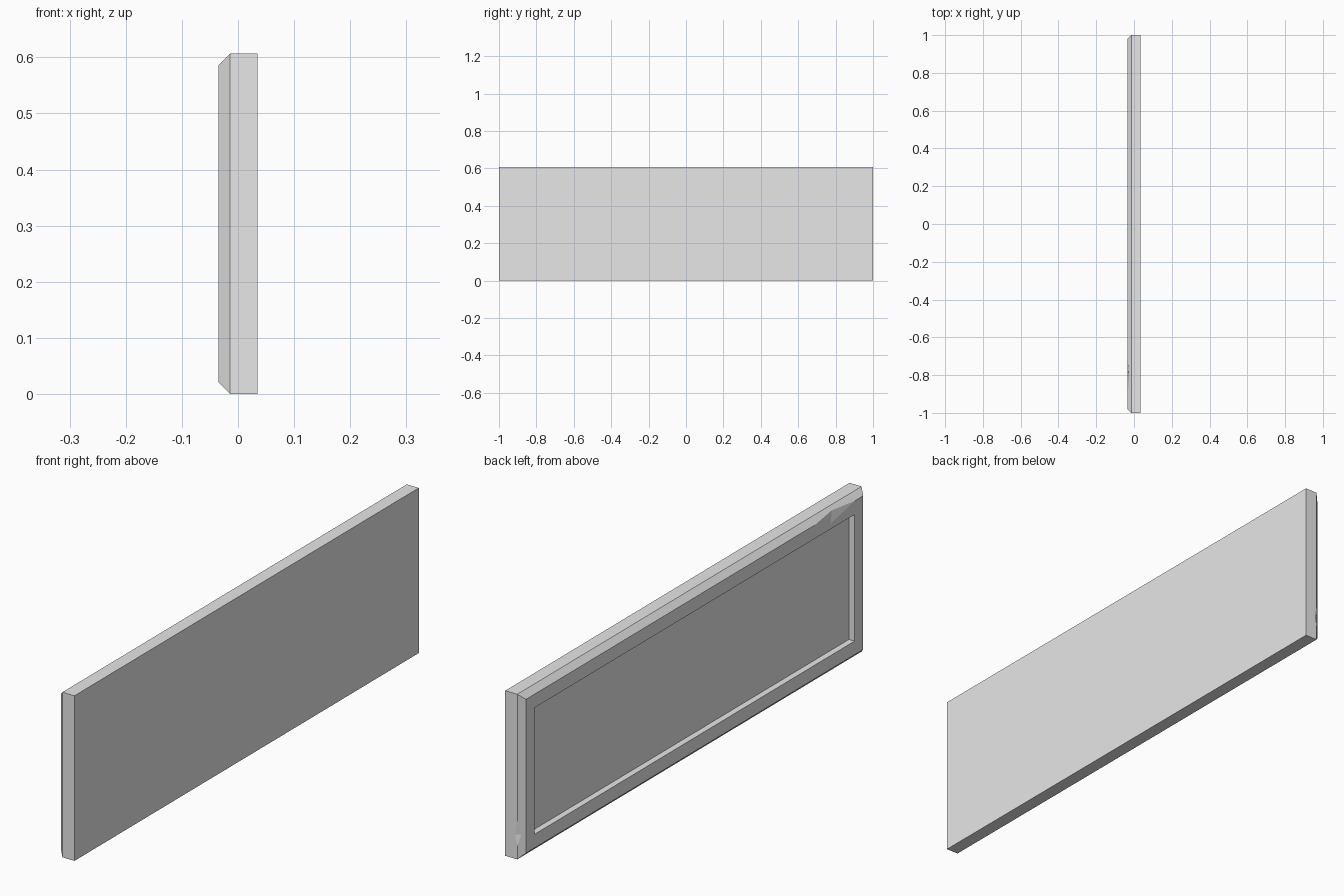
import bpy
import bmesh

cube = bpy.data.objects.get("Cube")
if cube:
    bpy.data.objects.remove(cube)

HEIGHT = 0.607
MID = HEIGHT / 2

grey = bpy.data.materials.new("plain grey")
grey.use_nodes = True
grey.diffuse_color = (0.8, 0.8, 0.8, 1)
grey.node_tree.nodes["Principled BSDF"].inputs["Base Color"].default_value = (0.8, 0.8, 0.8, 1)


def finish(bm, name):
    bmesh.ops.recalc_face_normals(bm, faces=bm.faces)
    mesh = bpy.data.meshes.new(name)
    bm.to_mesh(mesh)
    bm.free()
    mesh.materials.append(grey)
    obj = bpy.data.objects.new(name, mesh)
    bpy.context.collection.objects.link(obj)
    return obj


def loop(bm, x, inset):
    """Rectangle in the yz plane, shrunk evenly by inset."""
    y, z = 1 - inset, MID - inset
    return [bm.verts.new((x, sy * y, MID + sz * z))
            for sy, sz in ((-1, -1), (1, -1), (1, 1), (-1, 1))]


# Slab: flat outer face, chamfered rim, raised border and sunken field
bm = bmesh.new()
profile = [(0.035, 0), (-0.014, 0), (-0.035, 0.021), (-0.035, 0.071), (-0.012, 0.071)]
loops = [loop(bm, x, inset) for x, inset in profile]
for a, b in zip(loops, loops[1:]):
    for i in range(4):
        j = (i + 1) % 4
        bm.faces.new((a[i], a[j], b[j], b[i]))
bm.faces.new(loops[0])
bm.faces.new(loops[-1])
panel = finish(bm, "panel")


# Chipped edges: each cutter is the hull of a notch and a point outside
def chip(name, points):
    bm = bmesh.new()
    for p in points:
        bm.verts.new(p)
    bmesh.ops.convex_hull(bm, input=bm.verts)
    cutter = finish(bm, name)
    cutter.hide_render = True
    cutter.hide_set(True)
    mod = panel.modifiers.new(name, "BOOLEAN")
    mod.operation = "DIFFERENCE"
    mod.solver = "EXACT"
    mod.object = cutter
    return cutter


cutters = [
    chip("top_chip_cutter", [(-0.035, -0.7, 0.586), (-0.035, -0.93, 0.586),
                             (-0.035, -0.79, 0.556), (-0.026, -0.81, 0.595),
                             (-0.06, -0.81, 0.62)]),
    chip("end_chip_cutter", [(-0.014, 1, 0.14), (-0.014, 1, 0.05),
                             (-0.006, 1, 0.09), (-0.024, 0.99, 0.09),
                             (-0.03, 1.04, 0.09)]),
]

# Bake the chips into the panel and discard the cutters
bpy.context.view_layer.update()
graph = bpy.context.evaluated_depsgraph_get()
baked = bpy.data.meshes.new_from_object(panel.evaluated_get(graph))
panel.modifiers.clear()
panel.data = baked
for cutter in cutters:
    bpy.data.objects.remove(cutter)
